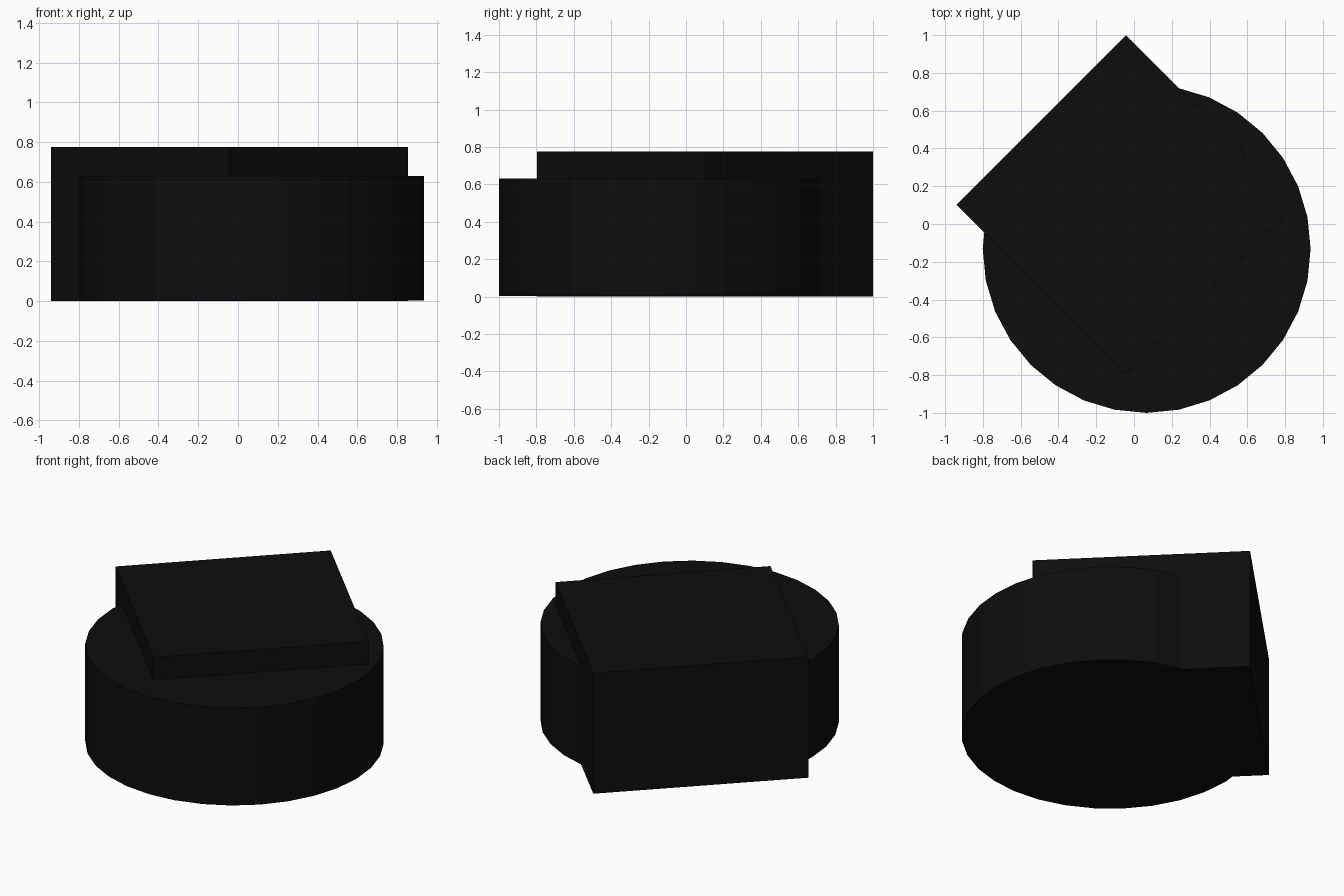
import bpy
import math

default_cube = bpy.data.objects.get("Cube")
if default_cube:
    bpy.data.objects.remove(default_cube, do_unlink=True)

# Single near-black finish
black = bpy.data.materials.new("matte_black")
black.use_nodes = True
colour = (0.004, 0.004, 0.004, 1.0)
black.diffuse_color = colour
black.node_tree.nodes["Principled BSDF"].inputs["Base Color"].default_value = colour


def finish(name):
    part = bpy.context.object
    part.name = part.data.name = name
    part.data.materials.append(black)
    return part


# Round body, its underside a hair above the block's
body_bottom, body_top = 0.004, 0.63
bpy.ops.mesh.primitive_cylinder_add(
    vertices=32, radius=0.868, depth=body_top - body_bottom,
    location=(0.067, -0.132, (body_top + body_bottom) / 2))
finish("round_body")

# Taller square block, turned an eighth and pushed to the back right
block_height = 0.775
half_diagonal = 0.898
bpy.ops.mesh.primitive_cube_add(
    size=1, location=(-0.042, 0.102, block_height / 2),
    rotation=(0, 0, math.radians(45)))
block = finish("square_block")
side = half_diagonal * math.sqrt(2)
block.scale = (side, side, block_height)
